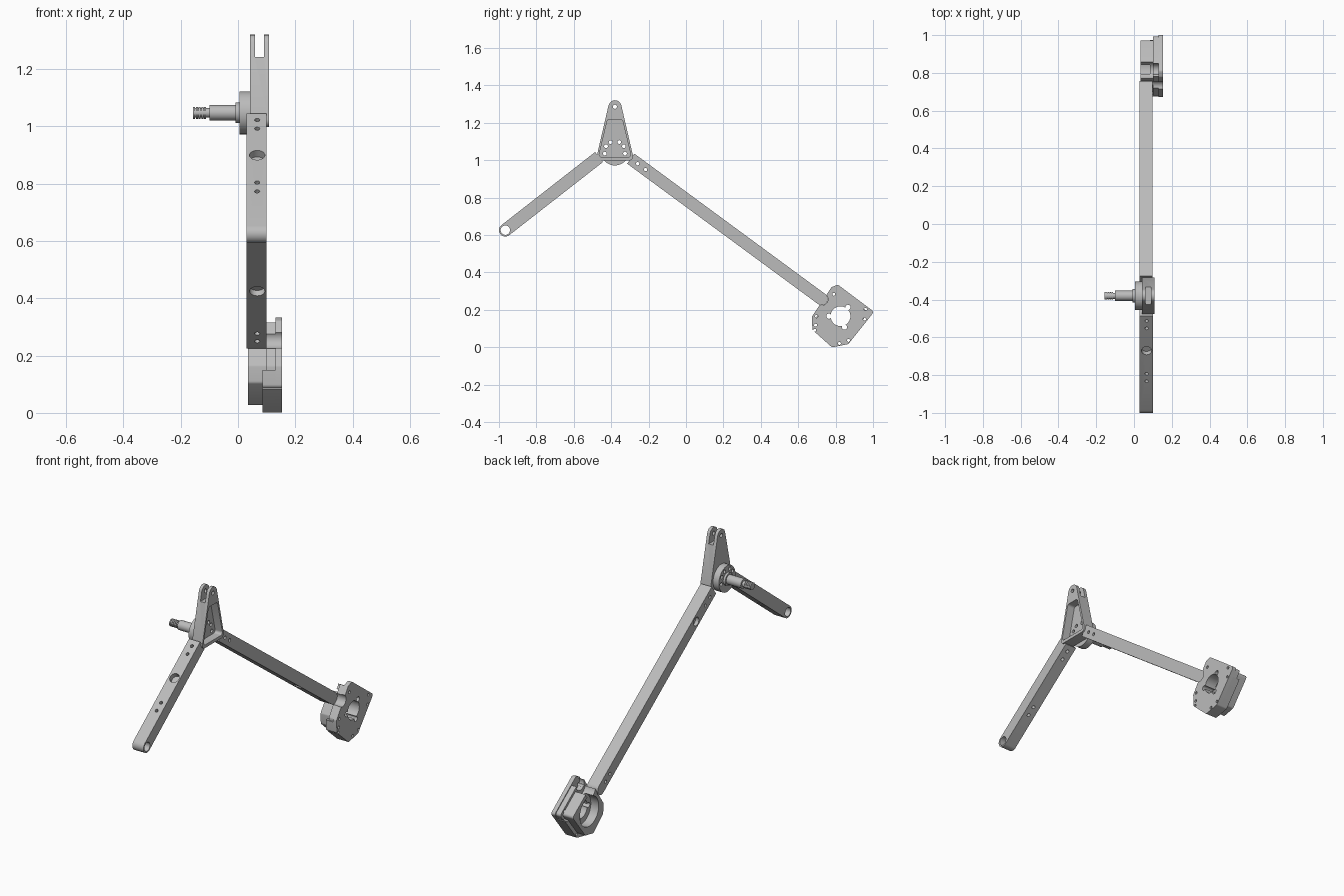
import bpy, bmesh, math
from mathutils import Vector

if "Cube" in bpy.data.objects:
    bpy.data.objects.remove(bpy.data.objects["Cube"], do_unlink=True)

grey = bpy.data.materials.new("machined_grey")
grey.use_nodes = True
grey.diffuse_color = (0.5, 0.5, 0.5, 1)
grey.node_tree.nodes["Principled BSDF"].inputs["Base Color"].default_value = (0.5, 0.5, 0.5, 1)


def finish(name, bm):
    bmesh.ops.recalc_face_normals(bm, faces=bm.faces)
    mesh = bpy.data.meshes.new(name)
    bm.to_mesh(mesh)
    bm.free()
    mesh.materials.append(grey)
    obj = bpy.data.objects.new(name, mesh)
    bpy.context.collection.objects.link(obj)
    return obj


def prism(name, pts, x0, x1):
    """Extrude a (y, z) outline along x."""
    bm = bmesh.new()
    face = bm.faces.new([bm.verts.new((x0, y, z)) for y, z in pts])
    ext = bmesh.ops.extrude_face_region(bm, geom=[face])
    verts = [g for g in ext["geom"] if isinstance(g, bmesh.types.BMVert)]
    bmesh.ops.translate(bm, verts=verts, vec=(x1 - x0, 0, 0))
    return finish(name, bm)


def rod(name, a, b, r, seg=32):
    a, b = Vector(a), Vector(b)
    bm = bmesh.new()
    bmesh.ops.create_cone(bm, cap_ends=True, segments=seg, radius1=r, radius2=r, depth=(b - a).length)
    bm.transform((b - a).to_track_quat("Z", "Y").to_matrix().to_4x4())
    bmesh.ops.translate(bm, verts=bm.verts, vec=(a + b) / 2)
    return finish(name, bm)


def xrod(name, y, z, x0, x1, r, seg=32):
    return rod(name, (x0, y, z), (x1, y, z), r, seg)


def cut(obj, cutters, op="DIFFERENCE"):
    """Apply each cutter to the part, then drop it."""
    bpy.context.view_layer.objects.active = obj
    for c in cutters:
        m = obj.modifiers.new("cut", "BOOLEAN")
        m.operation, m.solver, m.object = op, "EXACT", c
        bpy.ops.object.modifier_apply(modifier=m.name)
        bpy.data.objects.remove(c, do_unlink=True)


def rounded(corners, steps=6):
    """Outline around (y, z, radius) discs, listed counter-clockwise."""
    out, n = [], len(corners)

    def leave(a, b):
        d = Vector((b[0] - a[0], b[1] - a[1]))
        return math.atan2(d.y, d.x) - math.pi / 2 - math.asin((b[2] - a[2]) / d.length)

    for i, c in enumerate(corners):
        a0 = leave(corners[i - 1], c)
        a1 = leave(c, corners[(i + 1) % n])
        sweep = (a1 - a0) % (2 * math.pi)
        for k in range(steps + 1):
            a = a0 + sweep * k / steps
            out.append((c[0] + c[2] * math.cos(a), c[1] + c[2] * math.sin(a)))
    return out


class Arm:
    """Straight bar frame: u along the bar, v across it."""

    def __init__(self, start, end):
        self.s, self.e = Vector(start), Vector(end)
        self.u = (self.e - self.s).normalized()
        self.v = Vector((-self.u.y, self.u.x))
        self.length = (self.e - self.s).length

    def at(self, u, v=0):
        return tuple(self.s + self.u * u + self.v * v)

    def outline(self, half, square_to, tip):
        pts = [self.at(square_to, -half)]
        for k in range(13):
            a = -math.pi / 2 + math.pi * k / 12
            pts.append(self.at(tip + half * math.cos(a), half * math.sin(a)))
        return pts + [self.at(square_to, half)]

    def drill(self, u, r, v0, v1, x=0.067):
        return rod("drill", (x, *self.at(u, v0)), (x, *self.at(u, v1)), r, 24)


# Front arm with pivot eye, paired bolt holes and a large centre recess
front = Arm((-0.465, 1.017), (-0.966, 0.626))
front_arm = prism("front_arm", front.outline(0.034, 0, front.length), 0.03, 0.1)
holes = [front.drill(u, 0.009, -0.06, 0.06) for u in (0.035, 0.085, 0.39, 0.44)]
holes.append(front.drill(0.235, 0.027, -0.06, -0.005))
holes.append(xrod("drill", -0.966, 0.626, 0, 0.2, 0.025))
cut(front_arm, holes)

# Long rear arm
rear = Arm((-0.295, 1.008), (0.752, 0.238))
rear_arm = prism("rear_arm", rear.outline(0.033, 0, rear.length - 0.033), 0.029, 0.099)
holes = [xrod("drill", *rear.at(u), 0, 0.2, 0.009, 20) for u in (0.045, 0.098)]
holes += [xrod("drill", *rear.at(u), 0, 0.045, 0.009, 20) for u in (1.17, 1.22)]
holes += [rear.drill(u, 0.009, -0.06, -0.01) for u in (1.19, 1.235)]
holes.append(rear.drill(0.94, 0.027, -0.06, -0.01))
holes.append(xrod("drill", *rear.at(0.2), 0, 0.05, 0.024))
cut(rear_arm, holes)

# Triangular bracket: forked top, recessed outer side
PY, PZ = -0.38, 1.047
bracket = prism("bracket", rounded([(PY - 0.075, 1.02, 0.022), (PY + 0.075, 1.02, 0.022),
                                    (PY, 1.286, 0.035)]), 0.042, 0.108)
pocket = prism("pocket", rounded([(PY - 0.07, 1.03, 0.014), (PY + 0.07, 1.03, 0.014),
                                  (PY + 0.028, 1.205, 0.014), (PY - 0.028, 1.205, 0.014)]), 0.062, 0.2)
slot = prism("slot", [(PY - 0.2, 1.242), (PY + 0.2, 1.242), (PY + 0.2, 1.4), (PY - 0.2, 1.4)], 0.06, 0.09)
cut(bracket, [pocket, slot, xrod("drill", PY, 1.286, 0, 0.2, 0.011)])

# Hub disc behind the bracket and stepped spindle
hub = xrod("hub_disc", PY, PZ, 0.005, 0.045, 0.075, 48)
for part in (bracket, hub):
    angles = [-12, 30, 65, 115, 150, 192]
    cut(part, [xrod("drill", PY + 0.055 * math.cos(math.radians(a)), PZ + 0.055 * math.sin(math.radians(a)),
                    -0.05, 0.2, 0.01, 20) for a in angles])
collar = xrod("spindle_collar", PY, PZ, -0.008, 0.01, 0.036)
shaft = xrod("spindle_shaft", PY, PZ, -0.1, 0, 0.027)
neck = xrod("spindle_neck", PY, PZ, -0.155, -0.095, 0.016)
threads = [xrod("spindle_thread", PY, PZ, x - 0.0035, x + 0.0035, 0.021)
           for x in [-0.153 + 0.0095 * i for i in range(5)]]

# Drive housing: flange, body and narrower inner block sharing one outline
CY, CZ = 0.826, 0.166
corners = [(0.69, 0.1), (0.785, 0.015), (0.86, 0.03), (0.985, 0.187), (0.81, 0.318), (0.788, 0.31), (0.688, 0.16)]


def scaled(f):
    return rounded([(CY + (y - CY) * f, CZ + (z - CZ) * f, 0.0145) for y, z in corners], 4)


flange = prism("housing_flange", scaled(1), 0.13, 0.154)
body = prism("housing_body", scaled(0.95), 0.1, 0.1305)
low = prism("housing_foot", scaled(1), 0.085, 0.1305)
cut(low, [prism("trim", [(0.5, 0.15), (1.2, 0.15), (1.2, 0.5), (0.5, 0.5)], 0, 0.3)])
block = prism("housing_block", scaled(0.82), 0.035, 0.1005)


def arm_relief():
    return prism("relief", rear.outline(0.034, 1.0, rear.length - 0.033), 0, 0.3)


cut(block, [xrod("bore", CY, CZ, 0, 0.085, 0.085, 48), xrod("scoop", 0.815, 0.285, 0, 0.3, 0.045)])
cut(body, [xrod("scoop", 0.815, 0.3, 0, 0.3, 0.035)])
rim = [(0.79, 0.283), (0.96, 0.203), (0.955, 0.15), (0.869, 0.037), (0.82, 0.021),
       (0.698, 0.165), (0.693, 0.118), (0.688, 0.091)]
for part in (flange, body, low, block):
    tools = [xrod("bore", CY, CZ, 0, 0.3, 0.053, 40), arm_relief()]
    for a in (50, 180, 290):
        r = math.radians(a)
        tools.append(xrod("bolt", CY + 0.062 * math.cos(r), CZ + 0.062 * math.sin(r), 0, 0.3, 0.014, 20))
    if part is not block:
        tools += [xrod("drill", y, z, 0, 0.3, 0.008, 16) for y, z in rim]
    cut(part, tools)

# Smooth round surfaces, keep machined edges crisp
bpy.ops.object.select_all(action="DESELECT")
for obj in [front_arm, rear_arm, bracket, hub, collar, shaft, neck, flange, body, low, block] + threads:
    obj.select_set(True)
    bpy.context.view_layer.objects.active = obj
bpy.ops.object.shade_smooth_by_angle(angle=math.radians(30))
